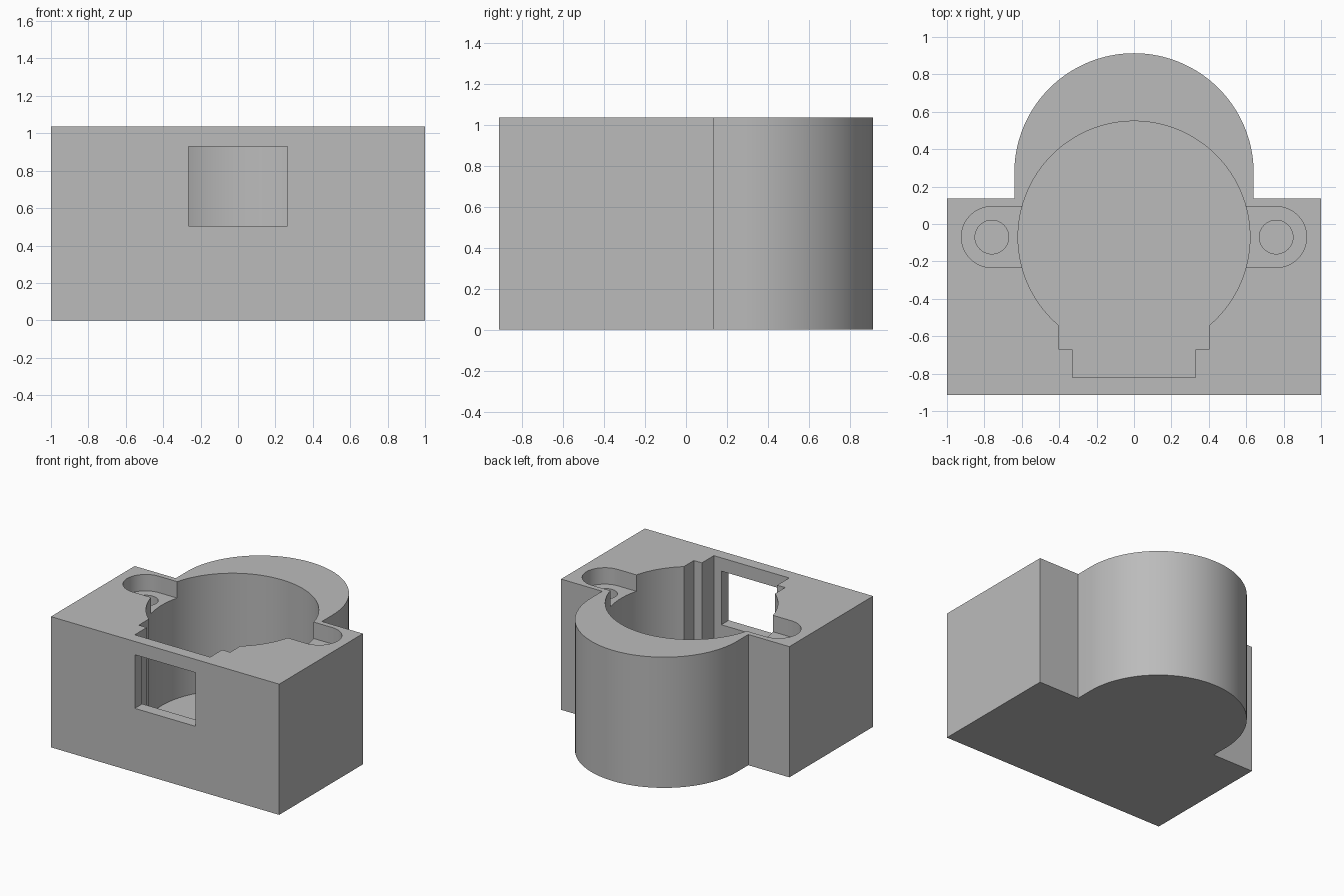
import bpy
import bmesh
from math import cos, sin, pi, acos

if "Cube" in bpy.data.objects:
    bpy.data.objects.remove(bpy.data.objects["Cube"], do_unlink=True)

HEIGHT = 1.035       # overall height
FLOOR = 0.11         # underside thickness of the main cavity
HALF_Y = 0.913       # half of the depth
BORE_Y, BORE_R = -0.07, 0.62

grey = bpy.data.materials.new("plain grey")
grey.use_nodes = True
colour = (0.5, 0.5, 0.5, 1)
grey.diffuse_color = colour
grey.node_tree.nodes["Principled BSDF"].inputs["Base Color"].default_value = colour


def arc(cx, cy, r, start, end, steps):
    """Points along an arc, both ends included."""
    return [(cx + r * cos(start + (end - start) * i / steps),
             cy + r * sin(start + (end - start) * i / steps)) for i in range(steps + 1)]


def prism(name, outline, z0, z1):
    """Solid made by lifting a flat outline from z0 to z1."""
    bm = bmesh.new()
    base = bm.faces.new([bm.verts.new((x, y, z0)) for x, y in outline])
    lifted = bmesh.ops.extrude_face_region(bm, geom=[base])["geom"]
    for v in lifted:
        if isinstance(v, bmesh.types.BMVert):
            v.co.z = z1
    bmesh.ops.recalc_face_normals(bm, faces=bm.faces)
    mesh = bpy.data.meshes.new(name)
    bm.to_mesh(mesh)
    bm.free()
    mesh.materials.append(grey)
    obj = bpy.data.objects.new(name, mesh)
    bpy.context.collection.objects.link(obj)
    return obj


def cut(target, cutter):
    """Subtract the cutter from the target, then discard it."""
    cutter.hide_render = True
    bpy.context.view_layer.objects.active = target
    mod = target.modifiers.new("cut", "BOOLEAN")
    mod.operation, mod.solver, mod.object = "DIFFERENCE", "EXACT", cutter
    bpy.ops.object.modifier_apply(modifier=mod.name)
    bpy.data.objects.remove(cutter, do_unlink=True)


# Housing: wide front block with a round back
housing = prism("housing",
                [(-1, -HALF_Y), (1, -HALF_Y), (1, 0.135), (0.64, 0.135)]
                + arc(0, HALF_Y - 0.64, 0.64, 0, pi, 64)
                + [(-0.64, 0.135), (-1, 0.135)], 0, HEIGHT)

# Main cavity: round bore opening into a stepped channel at the front
a = acos(0.4 / BORE_R)
cavity = arc(0, BORE_Y, BORE_R, -a, pi + a, 96)
cavity += [(-0.4, -0.67), (-0.33, -0.67), (-0.33, -0.82),
           (0.33, -0.82), (0.33, -0.67), (0.4, -0.67)]
cut(housing, prism("cavity_cutter", cavity, FLOOR, HEIGHT + 0.2))

# Side ear recesses with screw holes
for side in (1, -1):
    ear = arc(0.76, BORE_Y, 0.163, -pi / 2, pi / 2, 32)
    ear += [(0.45, BORE_Y + 0.163), (0.45, BORE_Y - 0.163)]
    hole = arc(0.76, BORE_Y, 0.09, 0, 2 * pi, 40)[:-1]
    for name, outline, z in (("ear_cutter", ear, HEIGHT - 0.13),
                             ("screw_hole_cutter", hole, HEIGHT - 0.55)):
        cut(housing, prism(name, [(side * x, y) for x, y in outline], z, HEIGHT + 0.1))

# Front window through to the channel
cut(housing, prism("window_cutter",
                   [(-0.265, -1.1), (0.265, -1.1), (0.265, -0.75), (-0.265, -0.75)],
                   0.505, 0.93))

# Smooth the curved walls, keep edges crisp
bpy.ops.object.select_all(action="DESELECT")
housing.select_set(True)
bpy.context.view_layer.objects.active = housing
bpy.ops.object.shade_smooth_by_angle(angle=pi / 9)
